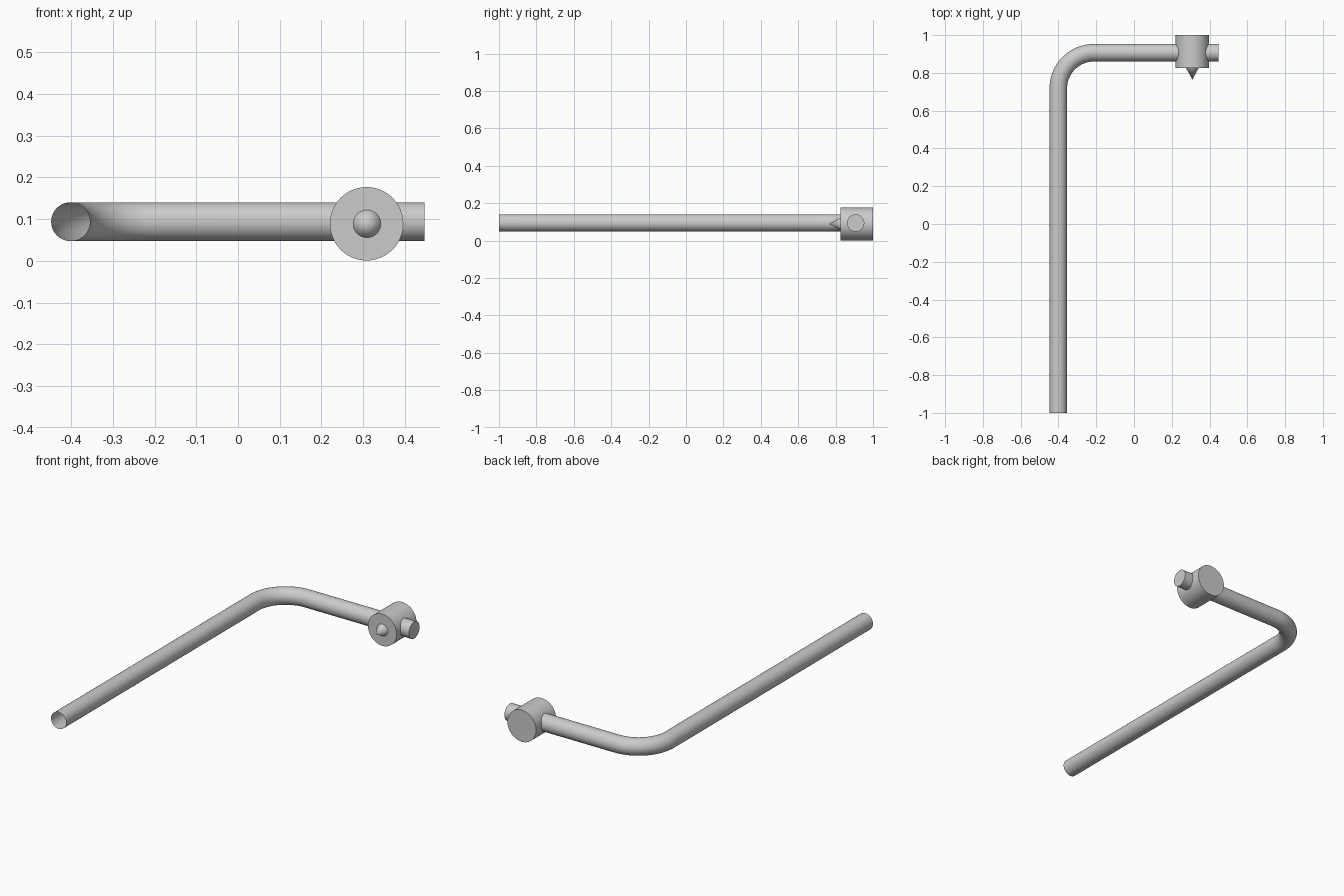
import bpy, bmesh
from math import sin, cos, pi
from mathutils import Vector, Matrix

if "Cube" in bpy.data.objects:
    bpy.data.objects.remove(bpy.data.objects["Cube"])

SIDES = 48


def finish(bm, name):
    bmesh.ops.recalc_face_normals(bm, faces=bm.faces)
    mesh = bpy.data.meshes.new(name)
    bm.to_mesh(mesh)
    bm.free()
    obj = bpy.data.objects.new(name, mesh)
    bpy.context.collection.objects.link(obj)
    bpy.ops.object.select_all(action='DESELECT')
    obj.select_set(True)
    bpy.context.view_layer.objects.active = obj
    bpy.ops.object.shade_smooth_by_angle(angle=pi / 6)
    return obj


def cone_along_y(name, x, z, y0, y1, r0, r1):
    bm = bmesh.new()
    # local +z is turned to point along +y
    place = Matrix.Translation((x, (y0 + y1) / 2, z)) @ Matrix.Rotation(-pi / 2, 4, 'X')
    bmesh.ops.create_cone(bm, cap_ends=True, segments=SIDES, radius1=r0,
                          radius2=r1, depth=y1 - y0, matrix=place)
    return finish(bm, name)


# Bent bar: long arm, quarter bend, short arm; open at the front end
R, Z, LEFT, BACK, BEND, STEPS = 0.0465, 0.094, -0.401, 0.907, 0.19, 20
stations = [(Vector((LEFT, -1, Z)), pi)]
for i in range(STEPS + 1):
    a = pi - pi / 2 * i / STEPS
    centre = Vector((LEFT + BEND, BACK - BEND, Z))
    stations.append((centre + BEND * Vector((cos(a), sin(a), 0)), a))
stations.append((Vector((0.447, BACK, Z)), pi / 2))

bm = bmesh.new()
rings = []
for point, a in stations:
    side = Vector((cos(a), sin(a), 0))
    rings.append([bm.verts.new(point + R * (side * cos(t) + Vector((0, 0, sin(t)))))
                  for t in (2 * pi * k / SIDES for k in range(SIDES))])
for lower, upper in zip(rings, rings[1:]):
    for k in range(SIDES):
        n = (k + 1) % SIDES
        bm.faces.new((lower[k], lower[n], upper[n], upper[k]))
bm.faces.new(rings[-1])
finish(bm, "bent_bar")

# Round hub threaded on the short arm, with a pointed tip at its front
cone_along_y("hub", 0.308, 0.089, 0.825, 1.0, 0.088, 0.088)
cone_along_y("pointed_tip", 0.309, 0.089, 0.765, 0.825, 0.0, 0.033)
